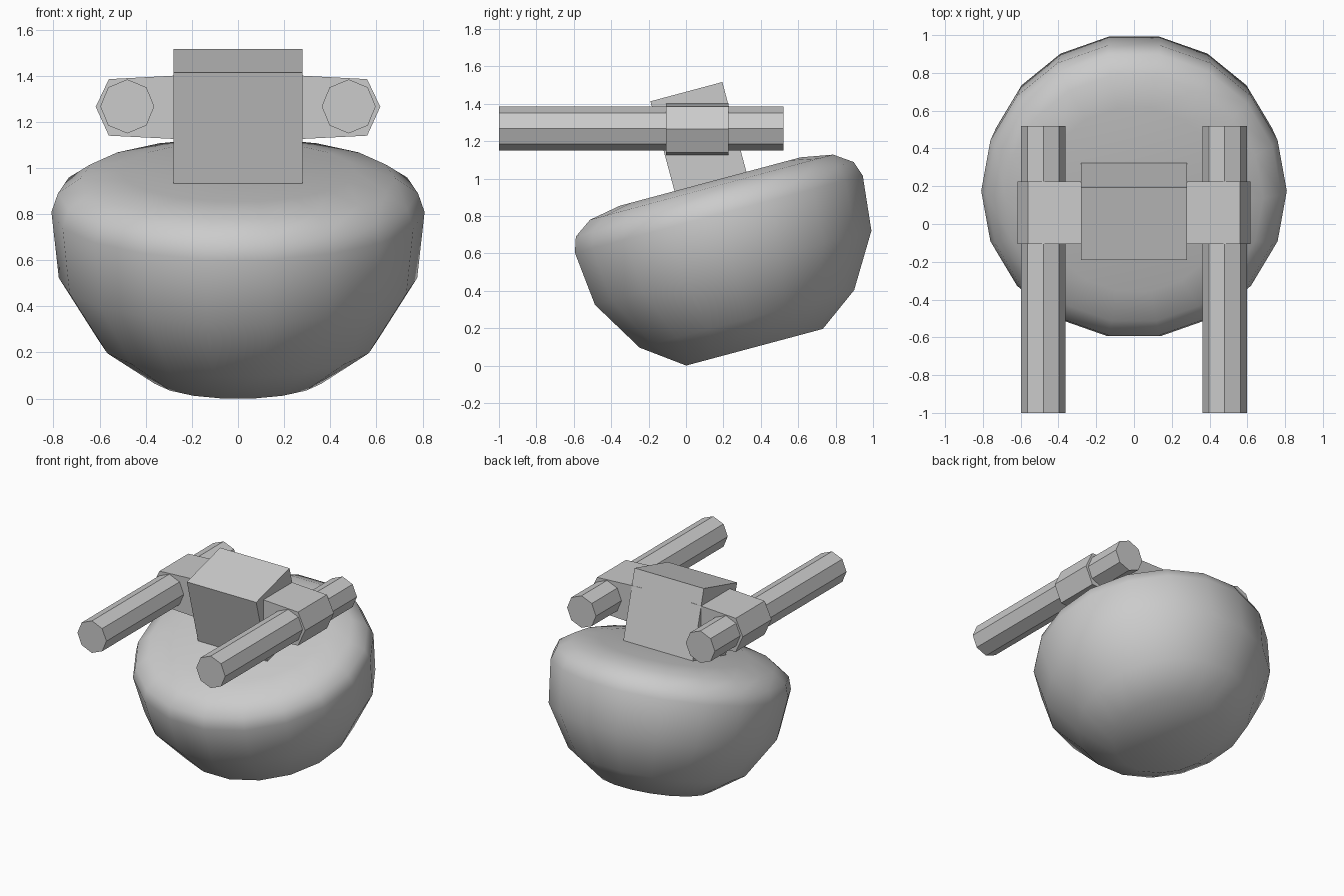
import bpy, bmesh
from math import sin, cos, pi, radians
from mathutils import Matrix

if "Cube" in bpy.data.objects:
    bpy.data.objects.remove(bpy.data.objects["Cube"])

TILT = Matrix.Rotation(radians(15), 4, 'X')


def make_object(name, bm, smooth=False):
    bmesh.ops.recalc_face_normals(bm, faces=bm.faces)
    for f in bm.faces:
        f.smooth = smooth
    mesh = bpy.data.meshes.new(name)
    bm.to_mesh(mesh)
    bm.free()
    ob = bpy.data.objects.new(name, mesh)
    bpy.context.collection.objects.link(ob)
    return ob


def bridge(bm, rings):
    for a, b in zip(rings, rings[1:]):
        n = len(a)
        for i in range(n):
            j = (i + 1) % n
            bm.faces.new((a[i], a[j], b[j], b[i]))
    bm.faces.new(rings[0][::-1])
    bm.faces.new(rings[-1])


def prism_along_y(name, outline, y0, y1):
    bm = bmesh.new()
    bridge(bm, [[bm.verts.new((x, y, z)) for x, z in outline] for y in (y0, y1)])
    return make_object(name, bm)


# Rounded body: 18-sided lathe, tilted so the front of its base touches the ground
profile = [(0.384, 0.0), (0.603, 0.157), (0.777, 0.44), (0.809, 0.736),
           (0.781, 0.819), (0.683, 0.886), (0.508, 0.917)]
bm = bmesh.new()
rings = [[bm.verts.new((r * cos(2 * pi * i / 18), r * sin(2 * pi * i / 18) + 0.379, z))
          for i in range(18)] for r, z in profile]
bridge(bm, rings)
bm.transform(TILT)
make_object("rounded_body", bm, smooth=True)

# Turret block, sharing the tilt of the body
bm = bmesh.new()
bmesh.ops.create_cube(bm, size=1)
bm.transform(TILT @ Matrix.Translation((0, 0.381, 1.152)) @ Matrix.Diagonal((0.56, 0.398, 0.524, 1)))
make_object("turret_block", bm)

# Side brackets and octagonal barrels
bracket = [(0.2, 1.404), (0.28, 1.4), (0.56, 1.385), (0.617, 1.265),
           (0.56, 1.14), (0.28, 1.126), (0.2, 1.122)]
octagon = [(0.48 + 0.117 * cos(pi * i / 4), 1.267 + 0.117 * sin(pi * i / 4)) for i in range(8)]
for side, s in (("left", -1), ("right", 1)):
    prism_along_y(side + "_bracket", [(s * x, z) for x, z in bracket], -0.107, 0.226)
    prism_along_y(side + "_barrel", [(s * x, z) for x, z in octagon], -1.0, 0.52)
